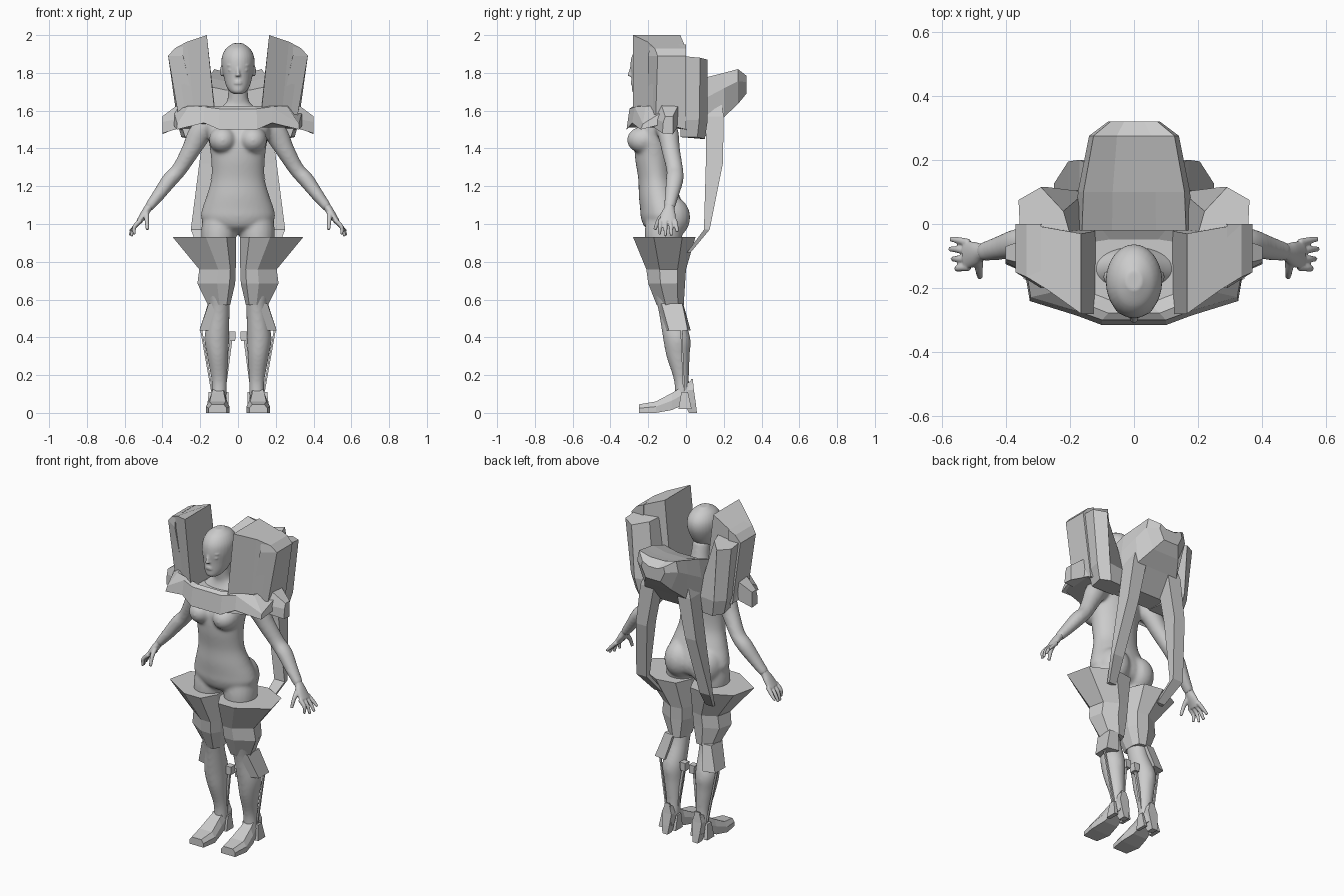
import bpy, bmesh, math
from mathutils import Vector


def add_loft(bm, rings):
    """Skin a list of equal-length point rings and cap both ends."""
    vs = [[bm.verts.new(p) for p in r] for r in rings]
    n = len(rings[0])
    for a, b in zip(vs, vs[1:]):
        for i in range(n):
            j = (i + 1) % n
            bm.faces.new((a[i], a[j], b[j], b[i]))
    bm.faces.new(vs[0][::-1])
    bm.faces.new(vs[-1])


def finish(bm, name, mirror=False):
    bmesh.ops.recalc_face_normals(bm, faces=bm.faces[:])
    me = bpy.data.meshes.new(name)
    bm.to_mesh(me)
    bm.free()
    ob = bpy.data.objects.new(name, me)
    bpy.context.collection.objects.link(ob)
    if mirror:
        ob.modifiers.new("mirror", 'MIRROR').use_mirror_merge = False
    return ob


def fuse(bm, name, voxel, iterations, mirror=False):
    """Merge overlapping forms into one smooth skin."""
    ob = finish(bm, name)
    m = ob.modifiers.new("fuse", 'REMESH')
    m.mode, m.voxel_size, m.use_smooth_shade = 'VOXEL', voxel, True
    m = ob.modifiers.new("soften", 'SMOOTH')
    m.factor, m.iterations = .5, iterations
    if mirror:
        ob.modifiers.new("mirror", 'MIRROR').use_mirror_merge = False


def loft(name, rings, mirror=False):
    bm = bmesh.new()
    add_loft(bm, rings)
    return finish(bm, name, mirror)


def tube(bm, path, axis=None, n=20, steps=5):
    """Smooth elliptical limb; path rows are x, y, z, radius along y, other radius."""
    P = [path[0]] + list(path) + [path[-1]]
    rows = []
    for k in range(1, len(P) - 2):
        for s in range(steps):
            t = s / steps
            rows.append([0.5 * (2*b + (c-a)*t + (2*a-5*b+4*c-d)*t*t + (3*b-a-3*c+d)*t**3)
                         for a, b, c, d in zip(P[k-1], P[k], P[k+1], P[k+2])])
    rows.append(list(path[-1]))
    rings = []
    for i, r in enumerate(rows):
        d = axis or (Vector(rows[min(i+1, len(rows)-1)][:3]) - Vector(rows[max(i-1, 0)][:3])).normalized()
        u = Vector((0, 1, 0))
        u = (u - d * u.dot(d)).normalized()
        v = d.cross(u)
        rings.append([Vector(r[:3]) + u * r[3] * math.cos(a) + v * r[4] * math.sin(a)
                      for a in (2 * math.pi * q / n for q in range(n))])
    add_loft(bm, rings)


def ball(bm, c, r):
    res = bmesh.ops.create_uvsphere(bm, u_segments=20, v_segments=14, radius=1)
    for v in res['verts']:
        v.co = Vector(c) + Vector([a * b for a, b in zip(v.co, r)])


def box(z, x0, x1, y0, y1):
    return [(x0, y0, z), (x1, y0, z), (x1, y1, z), (x0, y1, z)]


UP = Vector((0, 0, 1))

# Torso, arms and legs
bm = bmesh.new()
tube(bm, [(0, -.11, .945, .04, .05), (0, -.115, .98, .10, .15), (0, -.118, 1.03, .12, .195),
          (0, -.125, 1.08, .118, .19), (0, -.142, 1.15, .108, .166), (0, -.16, 1.24, .093, .142),
          (0, -.17, 1.35, .1, .143), (0, -.165, 1.45, .105, .157), (0, -.15, 1.53, .09, .17),
          (0, -.14, 1.58, .07, .13), (0, -.135, 1.625, .058, .082), (0, -.14, 1.66, .056, .056),
          (0, -.16, 1.76, .053, .052)], UP, 32)
for s in (1, -1):
    ball(bm, (s * .08, -.225, 1.445), (.074, .088, .072))
    ball(bm, (s * .085, -.085, 1.035), (.096, .108, .115))
    tube(bm, [(s*.14, -.12, 1.53, .055, .055), (s*.20, -.095, 1.48, .056, .062), (s*.25, -.08, 1.39, .049, .05),
              (s*.31, -.06, 1.29, .045, .041), (s*.36, -.06, 1.235, .047, .042), (s*.42, -.075, 1.155, .038, .034),
              (s*.475, -.088, 1.085, .03, .025)])
    tube(bm, [(s*.092, -.115, 1.06, .09, .09), (s*.10, -.118, .96, .1, .095), (s*.105, -.12, .85, .088, .083),
              (s*.105, -.11, .68, .07, .069), (s*.10, -.085, .54, .061, .056), (s*.112, -.05, .40, .073, .066),
              (s*.108, -.042, .30, .062, .056), (s*.10, -.025, .18, .041, .042), (s*.10, -.02, .10, .04, .04),
              (s*.10, -.03, .06, .04, .035)], UP)
fuse(bm, "body", .008, 16)

# Head with nose, lips, eyelids and ears
bm = bmesh.new()
tube(bm, [(0, -.235, 1.687, .03, .02), (0, -.228, 1.70, .055, .042), (0, -.208, 1.73, .079, .062),
          (0, -.19, 1.78, .099, .076), (0, -.18, 1.84, .114, .087), (0, -.177, 1.89, .109, .084),
          (0, -.177, 1.93, .08, .062), (0, -.177, 1.957, .03, .025)], UP, 32)
tube(bm, [(0, -.284, 1.835, .01, .008), (0, -.292, 1.80, .014, .010), (0, -.295, 1.782, .015, .015)], UP)
ball(bm, (0, -.281, 1.744), (.024, .013, .007))
ball(bm, (0, -.28, 1.754), (.022, .014, .006))
for s in (1, -1):
    ball(bm, (s * .035, -.268, 1.815), (.018, .014, .009))
    ball(bm, (s * .036, -.262, 1.84), (.024, .02, .006))
    ball(bm, (s * .086, -.165, 1.81), (.009, .018, .03))
fuse(bm, "head", .005, 3)

# Hand: palm, four fingers and thumb
bm = bmesh.new()
tube(bm, [(.46, -.086, 1.105, .027, .022), (.475, -.088, 1.085, .027, .021), (.495, -.093, 1.055, .038, .02),
          (.525, -.098, 1.01, .045, .015)])
for k, tip in enumerate(((.548, .945), (.565, .935), (.574, .94), (.572, .96))):
    y = -.134 + .025 * k
    tube(bm, [(.515, y, 1.02, .013, .013), (.548, y - .004 + .004 * k, .985, .011, .011),
              (tip[0], y - .006 + .006 * k, tip[1], .008, .008)], n=10)
tube(bm, [(.485, -.11, 1.06, .016, .016), (.483, -.145, 1.02, .012, .012), (.48, -.165, .97, .009, .009)], n=10)
fuse(bm, "hand", .0045, 3, True)

# Collar plate around the neck, sloping up under the pods
half = [(.10, -.315, 1.50, 1.61), (.18, -.285, 1.535, 1.62), (.325, -.24, 1.50, 1.53),
        (.345, -.12, 1.53, 1.60), (.31, 0, 1.50, 1.58), (.15, .02, 1.48, 1.60)]
full = half + [(-x, y, a, b) for x, y, a, b in reversed(half)]
loft("collar", [[(x * .93, y * .93 - .01, a + .01) for x, y, a, b in full],
                [(x, y, a) for x, y, a, b in full],
                [(x * .99, y * .95, b) for x, y, a, b in full],
                [(x * .8, y * .85 - .01, 1.625) for x, y, a, b in full],
                [(x * .5, y * .6 - .06, 1.59) for x, y, a, b in full]])

# Shoulder flaps
loft("shoulder_flap", [[(.30, -.17, 1.51), (.30, -.17, 1.56), (.32, -.13, 1.63), (.32, -.04, 1.63), (.30, -.04, 1.52)],
                       [(.40, -.125, 1.48), (.40, -.12, 1.54), (.40, -.11, 1.57), (.40, -.07, 1.57),
                        (.40, -.07, 1.475)]], True)

# Tall front shoulder pods and lower rear pods
loft("front_pod", [[(.12, -.28, 1.56), (.23, -.205, 1.55), (.30, -.16, 1.55), (.31, 0, 1.5), (.11, -.02, 1.5)],
                   [(.165, -.28, 2.0), (.27, -.205, 1.965), (.335, -.165, 1.93), (.335, 0, 1.93), (.165, -.03, 2.0)]],
     True)
loft("front_pod_side", [[(.22, -.20, 1.56), (.315, -.16, 1.57), (.315, 0, 1.5), (.2, 0, 1.5)],
                        [(.29, -.20, 1.89), (.37, -.15, 1.89), (.37, 0, 1.89), (.29, 0, 1.89)],
                        [(.29, -.19, 1.95), (.335, -.165, 1.93), (.335, 0, 1.93), (.29, 0, 1.95)]], True)
loft("rear_pod", [[(.13, -.03, 1.46), (.28, -.03, 1.46), (.30, .06, 1.46), (.25, .10, 1.45), (.13, .09, 1.45)],
                  [(.15, -.03, 1.55), (.31, -.03, 1.55), (.325, .07, 1.55), (.27, .115, 1.55), (.15, .10, 1.55)],
                  [(.20, -.03, 1.89), (.355, -.03, 1.89), (.36, .075, 1.88), (.29, .115, 1.87), (.22, .04, 1.88)]],
     True)

# Backpack tapering to a blunt tail
rings = []
for y, w, wb, zt, zb in ((-.02, .18, .17, 1.73, 1.46), (.10, .175, .165, 1.775, 1.46), (.20, .155, .14, 1.80, 1.565),
                         (.275, .14, .09, 1.82, 1.635), (.32, .08, .05, 1.785, 1.69)):
    zm = zt * .65 + zb * .35
    rings.append([(-w * .9, y, zt), (-w * .38, y, zt - .02), (w * .38, y, zt - .02), (w * .9, y, zt),
                  (w, y, zm), (wb, y, zb), (-wb, y, zb), (-w, y, zm)])
loft("backpack", rings)

# Long struts from backpack to thighs
loft("back_strut", [box(1.63, .06, .15, .10, .19), box(1.57, .08, .17, .105, .20),
                    box(1.32, .13, .205, .105, .195), box(.97, .18, .25, .095, .125),
                    box(.85, .15, .20, .005, .025)], True)

# Flared thigh armour
top = [(.01, -.19), (.06, -.28), (.17, -.28), (.345, -.17), (.31, -.02), (.17, .05), (.05, .03), (.01, -.06)]
rings = []
for z, x0, x1, y0, y1 in ((.93, .01, .345, -.28, .05), (.76, .012, .205, -.21, 0), (.685, .015, .215, -.20, -.005),
                          (.57, .042, .158, -.155, -.012)):
    rings.append([(x0 + (x - .01) / .335 * (x1 - x0), y0 + (y + .28) / .33 * (y1 - y0), z) for x, y in top])
loft("thigh_armour", rings[::-1], True)

# Outer knee guards
loft("knee_guard", [[(.10, -.155, .58), (.155, -.13, .58), (.158, -.02, .58), (.10, -.015, .58)],
                    [(.13, -.11, .435), (.205, -.09, .435), (.205, .01, .435), (.13, .025, .435)]], True)


# Slim shin rods and inner hinge block
def rod(name, a, b, r):
    loft(name, [box(z, x - r, x + r, y - r, y + r) for x, y, z in (a, b)], True)


rod("outer_shin_rod", (.195, -.025, .44), (.135, -.01, .10), .005)
rod("inner_shin_rod", (.035, -.03, .40), (.075, -.015, .10), .007)
loft("hinge_block", [box(.38, .015, .045, -.05, -.01), box(.43, .012, .05, -.05, -.01)], True)

# Heeled boots
rings = []
for y, x0, x1, z0, z1 in ((-.25, .06, .155, 0, .045), (-.16, .045, .17, 0, .06), (-.075, .06, .155, .015, .105),
                          (-.01, .065, .14, .045, .145), (.035, .075, .13, .05, .175)):
    q = (x1 - x0) * .16
    rings.append([(x0, y, z0), (x0, y, z0 + (z1 - z0) * .55), (x0 + q, y, z1), (x1 - q, y, z1),
                  (x1, y, z0 + (z1 - z0) * .55), (x1, y, z0)])
loft("boot", rings, True)
loft("boot_heel", [box(0, .085, .12, .015, .058), box(.05, .078, .128, -.01, .052),
                   box(.12, .07, .135, .01, .042), box(.18, .09, .115, .028, .036)], True)
# Ankle side braces
for name, x0, x1 in (("outer_ankle_brace", .14, .165), ("inner_ankle_brace", .05, .07)):
    loft(name, [box(.02, x0, x1, -.04, .03), box(.11, x0, x1 - .01, -.025, .01)], True)
